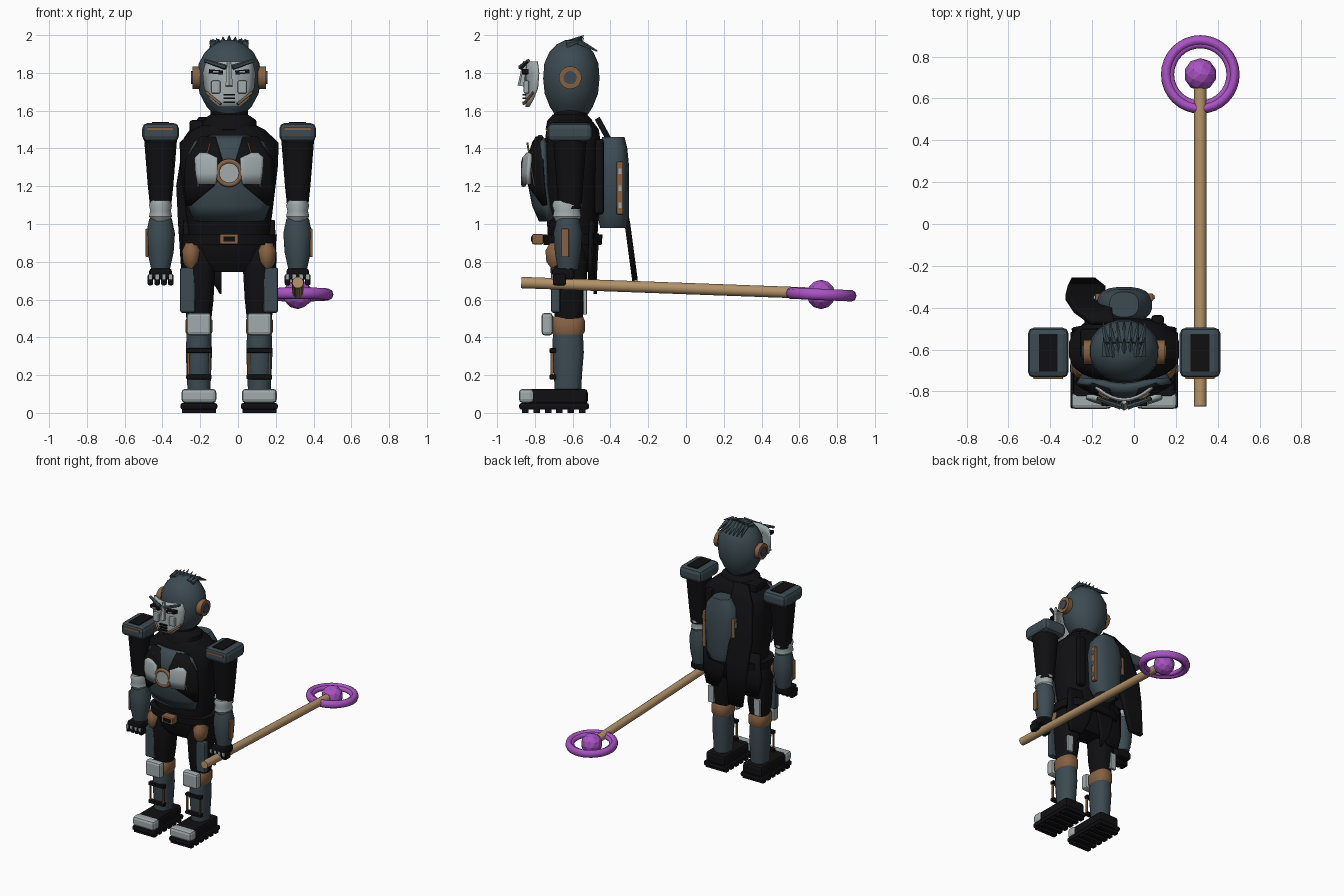
import bpy, bmesh, math
from mathutils import Vector

old = bpy.data.objects.get("Cube")
if old:
    bpy.data.objects.remove(old)

BODY_X = -.047      # the figure stands slightly off centre, to balance the staff
BODY_Y = -.6


def paint(name, r, g, b):
    m = bpy.data.materials.new(name)
    m.use_nodes = True
    m.diffuse_color = (r, g, b, 1)
    m.node_tree.nodes["Principled BSDF"].inputs["Base Color"].default_value = (r, g, b, 1)
    return m


black = paint("black cloth", .005, .005, .006)
slate = paint("slate metal", .045, .07, .085)
light = paint("light metal", .36, .41, .42)
bronze = paint("bronze", .24, .12, .055)
wood = paint("pale wood", .45, .29, .14)
purple = paint("purple crystal", .4, .085, .55)


def finish(name, bm, mat, smooth=True):
    bmesh.ops.recalc_face_normals(bm, faces=bm.faces)
    me = bpy.data.meshes.new(name)
    bm.to_mesh(me)
    bm.free()
    me.materials.append(mat)
    if smooth:
        me.polygons.foreach_set("use_smooth", [True] * len(me.polygons))
        me.set_sharp_from_angle(angle=math.radians(40))
    ob = bpy.data.objects.new(name, me)
    ob.location.x = BODY_X
    bpy.context.collection.objects.link(ob)
    return ob


def bridge(bm, rings):
    for a, b in zip(rings, rings[1:]):
        for i in range(len(a)):
            j = (i + 1) % len(a)
            bm.faces.new((a[i], a[j], b[j], b[i]))
    bm.faces.new(rings[0])
    bm.faces.new(rings[-1])


def loft(name, mat, x, y, sections, power=1, sides=20):
    """Stacked rounded sections: (height, half width, half depth)."""
    bm = bmesh.new()
    rings = []
    for z, rx, ry in sections:
        ring = []
        for i in range(sides):
            a = math.tau * (i + .5) / sides
            c, s = math.cos(a), math.sin(a)
            ring.append(bm.verts.new((x + rx * math.copysign(abs(c) ** power, c),
                                      y + ry * math.copysign(abs(s) ** power, s), z)))
        rings.append(ring)
    bridge(bm, rings)
    return finish(name, bm, mat)


def box(name, mat, centre, size, bevel=0, tilt=0):
    bm = bmesh.new()
    bmesh.ops.create_cube(bm, size=1)
    bmesh.ops.scale(bm, vec=size, verts=bm.verts)
    ob = finish(name, bm, mat, smooth=False)
    ob.location += Vector(centre)
    ob.rotation_euler.y = tilt
    if bevel:
        mod = ob.modifiers.new("soft edges", "BEVEL")
        mod.width, mod.segments = bevel, 2
    return ob


def rod(name, mat, start, end, r1, r2=None, sides=12):
    start, end = Vector(start), Vector(end)
    bm = bmesh.new()
    bmesh.ops.create_cone(bm, cap_ends=True, segments=sides, radius1=r1,
                          radius2=r1 if r2 is None else r2, depth=(end - start).length)
    turn = (end - start).to_track_quat("Z", "Y").to_matrix().to_4x4()
    bmesh.ops.transform(bm, matrix=turn, verts=bm.verts)
    bmesh.ops.translate(bm, vec=(start + end) / 2, verts=bm.verts)
    return finish(name, bm, mat)


def shell(name, mat, rows, bend=0, thick=.012, columns=8):
    """Curved sheet from rows (height, x from, x to, y), bent back with x squared."""
    bm = bmesh.new()
    grid = []
    for z, x0, x1, y in rows:
        xs = [x0 + (x1 - x0) * i / columns for i in range(columns + 1)]
        grid.append([bm.verts.new((x, y + bend * x * x, z)) for x in xs])
    for a, b in zip(grid, grid[1:]):
        for i in range(columns):
            bm.faces.new((a[i], a[i + 1], b[i + 1], b[i]))
    ob = finish(name, bm, mat)
    mod = ob.modifiers.new("thickness", "SOLIDIFY")
    mod.thickness, mod.offset = thick, 0
    return ob


def ring(name, mat, centre, major, minor, turn=(0, 0, 0)):
    bpy.ops.mesh.primitive_torus_add(major_radius=major, minor_radius=minor, rotation=turn,
                                     major_segments=32, minor_segments=8,
                                     location=Vector(centre) + Vector((BODY_X, 0, 0)))
    ob = bpy.context.object
    ob.name = name
    ob.data.materials.append(mat)
    bpy.ops.object.shade_smooth()
    return ob


# Torso, belt and collar
loft("torso", black, 0, BODY_Y, [(.9, .21, .13), (1.05, .23, .14), (1.3, .26, .15),
                                 (1.43, .265, .15), (1.5, .19, .14), (1.54, .11, .11)], .75)
loft("pelvis", black, 0, BODY_Y, [(.745, .14, .08), (.8, .21, .12), (.92, .22, .13)], .75)
loft("belt", black, 0, BODY_Y, [(.89, .25, .155), (.945, .255, .16)], .75)
box("buckle", bronze, (0, -.785, .92), (.1, .06, .055), .008)
box("buckle_core", black, (0, -.815, .92), (.06, .012, .025))
loft("scarf", black, 0, -.615, [(1.48, .12, .1), (1.5, .15, .13), (1.55, .145, .12), (1.58, .1, .09)])
loft("neck", black, 0, -.61, [(1.5, .1, .09), (1.62, .1, .09)])
box("scarf_knot", black, (-.16, -.57, 1.52), (.1, .14, .06), .015)
shell("scarf_tail", black, [(1.56, -.16, -.05, -.47), (1.45, -.24, -.06, -.41), (1.2, -.28, -.1, -.35),
                            (1, -.27, -.09, -.31), (.7, -.25, -.14, -.27)], thick=.03)

# Chest armour
shell("chest_plate", slate, [(1.02, -.18, .18, -.765), (1.1, -.21, .21, -.8), (1.2, -.22, .22, -.82),
                             (1.35, -.22, .22, -.825), (1.43, -.18, .18, -.8), (1.46, -.1, .1, -.77)],
      bend=1.6, thick=.03)
for s in (-1, 1):
    shell("lapel", black, [(1.1, s * .2, s * .225, -.82), (1.2, s * .08, s * .235, -.84),
                           (1.34, s * .035, s * .23, -.845), (1.46, s * .07, s * .15, -.8)], bend=1.6)
    shell("chest_wing", light, [(1.21, s * .07, s * .165, -.862), (1.27, s * .06, s * .175, -.868),
                                (1.35, s * .06, s * .18, -.862), (1.375, s * .12, s * .15, -.85)],
          bend=1.2, thick=.02)
    rod("chest_piping", bronze, (s * .1, -.84, 1.43), (s * .165, -.8, 1.2), .005)
ring("chest_ring", bronze, (0, -.86, 1.27), .062, .013, (math.pi / 2, 0, 0))
rod("chest_core", light, (0, -.83, 1.27), (0, -.87, 1.27), .052, sides=20)

# Backpack and coat tails
loft("backpack", slate, 0, -.385, [(.98, .08, .07), (1.04, .12, .083), (1.3, .135, .085),
                                   (1.4, .12, .075), (1.46, .07, .06)], .8)
for s in (-1, 1):
    box("pack_strip", bronze, (s * .125, -.35, 1.19), (.03, .035, .28), .006)
    for i in range(3):
        box("pack_clip", light, (s * .135, -.35, 1.1 + i * .09), (.025, .015, .03))
    box("pack_strap", black, (s * .16, -.46, 1.25), (.06, .05, .4), .015)
    shell("coat_tail", black, [(1.02, s * .01, s * .24, -.48), (.8, s * .06, s * .25, -.485),
                               (.68, s * .12, s * .22, -.49)], bend=-.4, thick=.02)
shell("coat_point", black, [(.95, -.16, .02, -.47), (.75, -.12, -.04, -.48), (.63, -.05, -.04, -.48)],
      thick=.02)

# Head, hair and ears
loft("head", slate, 0, -.607, [(1.575, .075, .085), (1.62, .12, .115), (1.69, .158, .143),
                               (1.77, .172, .151), (1.85, .163, .145), (1.91, .13, .118),
                               (1.95, .085, .08), (1.975, .03, .03)])
for i in range(7):
    x = (i - 3) * .028
    rod("hair_tuft", slate, (x, -.63, 1.95), (x * 1.2, -.54, 2 - abs(x) * .3), .022, .001, 5)
    rod("hair_lock", slate, (x, -.57, 1.965), (x * 1.2, -.47, 1.915), .017, .004, 5)
for s in (-1, 1):
    rod("ear_cup", bronze, (s * .15, -.613, 1.775), (s * .195, -.613, 1.775), .06, sides=24)
    rod("ear_core", slate, (s * .15, -.613, 1.775), (s * .202, -.613, 1.775), .035, sides=20)

# Face mask, floating just ahead of the head
shell("face_mask", light, [(1.62, -.055, .055, -.845), (1.66, -.1, .1, -.845), (1.72, -.13, .13, -.845),
                           (1.8, -.137, .137, -.845), (1.86, -.12, .12, -.838)], bend=3.4)
for s in (-1, 1):
    rod("brow", slate, (s * .018, -.875, 1.83), (s * .13, -.835, 1.865), .014, .01, 6)
    box("eye", black, (s * .07, -.852, 1.805), (.075, .035, .022), tilt=-s * .1)
    box("eye_glint", light, (s * .07, -.872, 1.805), (.03, .008, .008))
    box("cheek", light, (s * .07, -.845, 1.725), (.05, .03, .07), .01)
    rod("jaw_stripe", bronze, (s * .12, -.81, 1.695), (s * .045, -.86, 1.635), .007)
rod("nose", light, (0, -.85, 1.86), (0, -.87, 1.73), .012, .022, 6)
for i in range(3):
    box("mouth_slit", black, (0, -.856, 1.645 + i * .02), (.06, .02, .007))

for s in (-1, 1):
    # Arms
    ax, ay = s * .363, -.615
    box("shoulder_pad", slate, (ax, ay, 1.485), (.195, .24, .1), .03)
    box("shoulder_inset", black, (ax, ay, 1.537), (.09, .18, .008))
    box("shoulder_trim", bronze, (ax, -.735, 1.505), (.14, .012, .014))
    loft("upper_arm", black, ax, ay, [(1.08, .055, .06), (1.2, .068, .07), (1.45, .088, .09)], .8)
    loft("elbow", light, ax, -.63, [(1.015, .045, .06), (1.04, .062, .076), (1.07, .055, .07),
                                    (1.1, .062, .08), (1.125, .05, .07)])
    loft("forearm", slate, ax, -.625, [(.76, .05, .055), (.85, .07, .07), (.95, .077, .077),
                                       (1.03, .06, .06)])
    box("forearm_trim", bronze, (s * .435, -.64, .9), (.014, .04, .15), .004)
    box("palm", black, (ax, -.65, .735), (.12, .12, .06), .015)
    for i in range(4):
        fx = ax + (i - 1.5) * .036
        box("finger", black, (fx, -.67, .705), (.03, .07, .06), .01)
        box("knuckle", light, (fx, -.708, .72), (.02, .012, .03), .004)

    # Legs
    lx = s * .16
    loft("thigh", black, lx, -.62, [(.48, .065, .07), (.6, .078, .09), (.8, .09, .1), (.9, .07, .08)], .8)
    loft("hip_guard", bronze, s * .2, -.68, [(.76, .02, .03), (.8, .045, .06), (.86, .05, .065),
                                             (.9, .03, .04)])
    box("thigh_plate", slate, (s * .22, -.69, .65), (.08, .05, .24), .012)
    box("thigh_strip", light, (s * .2, -.535, .585), (.05, .02, .13), .004)
    loft("knee_band", bronze, lx, -.625, [(.4, .06, .07), (.43, .072, .09), (.49, .072, .09),
                                          (.51, .06, .08)], .8)
    box("knee_pad", light, (lx, -.735, .47), (.13, .06, .12), .018)
    loft("shin", slate, lx, -.625, [(.1, .06, .07), (.2, .065, .075), (.32, .07, .085), (.42, .066, .08)], .85)
    for z in (.19, .33):
        box("shin_strap", black, (lx, -.705, z), (.135, .035, .025), .005)
    for side in (-1, 1):
        box("shin_trim", bronze, (lx + side * .055, -.71, .26), (.01, .015, .15))

    # Boots with ribbed soles
    box("boot", black, (lx, -.68, .085), (.17, .32, .085), .02)
    box("sole", black, (lx, -.698, .035), (.195, .37, .035), .012)
    for i in range(6):
        box("sole_rib", black, (lx, -.85 + i * .06, .01), (.18, .035, .02))
    box("toe_cap", light, (lx, -.845, .09), (.185, .08, .075), .02)

# Staff with ringed orb
sx, orb_y, orb_z = .364, .715, .627
rod("staff", wood, (sx, -.872, .69), (sx, orb_y, orb_z + .005), .03, sides=16)
tilt = (math.radians(-2.5), 0, 0)
ring("halo_outer", purple, (sx, orb_y, orb_z), .163, .025, tilt).scale.z = 1.2
ring("halo_inner", purple, (sx, orb_y, orb_z), .143, .018, tilt)
bm = bmesh.new()
bmesh.ops.create_icosphere(bm, subdivisions=2, radius=.078)
orb = finish("orb", bm, purple, smooth=False)
orb.location += Vector((sx, orb_y, orb_z))
